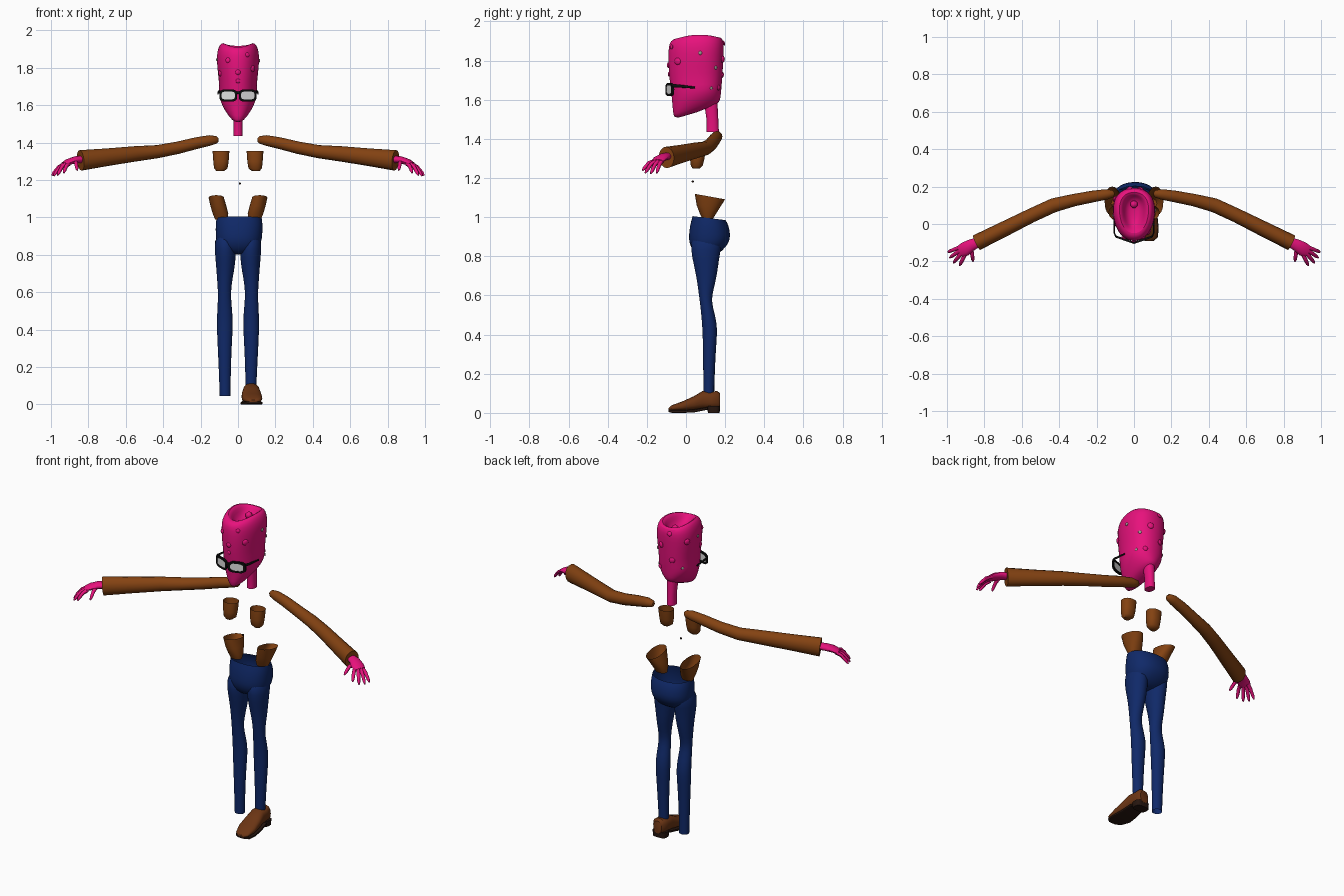
import bpy, bmesh
from math import sin, cos, pi, radians
from mathutils import Vector, Matrix
from mathutils.bvhtree import BVHTree

if "Cube" in bpy.data.objects:
    bpy.data.objects.remove(bpy.data.objects["Cube"])


def material(name, r, g, b):
    m = bpy.data.materials.new(name)
    m.use_nodes = True
    m.diffuse_color = (r, g, b, 1)
    bsdf = next(n for n in m.node_tree.nodes if n.type == 'BSDF_PRINCIPLED')
    bsdf.inputs["Base Color"].default_value = (r, g, b, 1)
    return m


PINK = material("hot pink", 0.83, 0.006, 0.21)
BROWN = material("shirt brown", 0.23, 0.055, 0.006)
SHOE = material("shoe brown", 0.15, 0.036, 0.007)
SOLE = material("dark sole", 0.02, 0.008, 0.005)
NAVY = material("denim navy", 0.005, 0.022, 0.14)
BLACK = material("frame black", 0.004, 0.004, 0.004)
WHITE = material("lens white", 0.75, 0.75, 0.75)
GREY = material("pale spot", 0.35, 0.3, 0.28)


def finish(name, bm, mat, subsurf=0, angle=45):
    bmesh.ops.recalc_face_normals(bm, faces=bm.faces)
    me = bpy.data.meshes.new(name)
    bm.to_mesh(me)
    bm.free()
    me.materials.append(mat)
    ob = bpy.data.objects.new(name, me)
    bpy.context.collection.objects.link(ob)
    bpy.ops.object.select_all(action='DESELECT')
    ob.select_set(True)
    bpy.context.view_layer.objects.active = ob
    bpy.ops.object.shade_smooth_by_angle(angle=radians(angle))
    if subsurf:
        mod = ob.modifiers.new("smooth", 'SUBSURF')
        mod.levels = mod.render_levels = subsurf
    return ob


def skin(bm, rings, caps):
    """Bridge rings of points, closing the chosen ends."""
    rows = [[bm.verts.new(p) for p in ring] for ring in rings]
    n = len(rows[0])
    for a, b in zip(rows, rows[1:]):
        for i in range(n):
            j = (i + 1) % n
            bm.faces.new((a[i], a[j], b[j], b[i]))
    for on, row in zip(caps, (rows[0], rows[-1])):
        if on:
            bm.faces.new(row)


def power(v, e):
    return abs(v) ** e * (1 if v >= 0 else -1)


def loft(name, mat, secs, sx=1, along='Z', caps=(1, 1), n=24, e=0.9, sub=0, egg=0.0):
    """Sections: (position, x0, x1, b0, b1, slope, dip)."""
    rings = []
    for s in secs:
        t, x0, x1, b0, b1 = s[:5]
        slope, dip = (tuple(s[5:]) + (0, 0))[:2]
        ring = []
        for i in range(n):
            a = 2 * pi * i / n
            u, v = power(cos(a), e), power(sin(a), e)
            x = sx * ((x0 + x1) / 2 + u * (1 + egg * v) * (x1 - x0) / 2)
            b = (b0 + b1) / 2 + v * (b1 - b0) / 2
            h = t + slope * v * (b1 - b0) / 2 - dip * v * v
            ring.append((x, b, h) if along == 'Z' else (x, h, b))
        rings.append(ring)
    bm = bmesh.new()
    skin(bm, rings, caps)
    return finish(name, bm, mat, sub)


def tube(bm, pts, radii, sx=1, n=16):
    """Sweep an ellipse (side, up) along points."""
    pts = [Vector((sx * p[0], p[1], p[2])) for p in pts]
    rings = []
    for i, (p, r) in enumerate(zip(pts, radii)):
        t = (pts[min(i + 1, len(pts) - 1)] - pts[max(i - 1, 0)]).normalized()
        side = t.cross(Vector((0, 0, 1))).normalized()
        up = side.cross(t)
        ru, rv = r if isinstance(r, tuple) else (r, r)
        rings.append([p + side * ru * cos(2 * pi * k / n) + up * rv * sin(2 * pi * k / n)
                      for k in range(n)])
    skin(bm, rings, (1, 1))


# Head with a sloping jaw and a sunken crown
head_secs = [(1.535, .03, -.055, .165, .35, 0), (1.56, .06, -.066, .175, .33, 0),
             (1.60, .087, -.07, .18, .25, 0), (1.65, .103, -.076, .182, .1, 0),
             (1.70, .099, -.085, .186, 0, 0), (1.77, .107, -.091, .19, 0, 0),
             (1.84, .114, -.092, .194, 0, 0), (1.89, .111, -.087, .195, 0, 0),
             (1.925, .097, -.07, .186, .03, .015), (1.937, .078, -.05, .17, .03, .02),
             (1.92, .06, -.03, .155, .03, .015), (1.88, .046, -.01, .14, 0, 0),
             (1.865, .02, .03, .10, 0, 0)]
head = loft("head", PINK, [(z, -w, w, *rest) for z, w, *rest in head_secs], sub=1, egg=0.12)
loft("neck", PINK, [(1.435, -.025, .025, .105, .168), (1.5, -.024, .024, .105, .165),
                    (1.6, -.03, .03, .09, .16)])

# Raised spots laid on the head: angle from +x, height, radius
tree = BVHTree.FromPolygons([v.co for v in head.data.vertices],
                            [p.vertices[:] for p in head.data.polygons])


def spots(name, mat, items):
    bm = bmesh.new()
    for deg, z, r in items:
        a = radians(deg)
        co, normal, _, _ = tree.find_nearest(Vector((.2 * cos(a), .05 + .25 * sin(a), z)))
        turn = normal.to_track_quat('Z', 'Y').to_matrix().to_4x4()
        bmesh.ops.create_uvsphere(bm, u_segments=12, v_segments=8, radius=r,
                                  matrix=Matrix.Translation(co) @ turn @ Matrix.Diagonal((1, 1, .45, 1)))
    return finish(name, bm, mat)


spots("head_bumps", PINK, [(-35, 1.79, .018), (-92, 1.775, .014), (-92, 1.72, .012), (70, 1.8, .018),
                           (110, 1.72, .017), (150, 1.84, .018), (200, 1.76, .016), (60, 1.65, .014),
                           (-60, 1.88, .012), (235, 1.85, .014), (100, 1.89, .014)])
spots("pale_spots", GREY, [(5, 1.83, .01), (42, 1.755, .01), (30, 1.665, .008),
                           (185, 1.85, .009), (140, 1.68, .008)])
bm = bmesh.new()
bmesh.ops.create_uvsphere(bm, u_segments=12, v_segments=8, radius=.02,
                          matrix=Matrix.Translation((0, .105, 1.885)))
finish("crown_bump", bm, PINK)


# Glasses
def lens_outline(side, a, b, depth, n=28):
    ring = []
    for i in range(n):
        t = 2 * pi * i / n
        x = .052 + a * power(cos(t), .6)
        z = 1.652 + b * power(sin(t), .6)
        ring.append((side * x, -.107 + .35 * x + depth, z))
    return ring


for side, label in ((1, "left"), (-1, "right")):
    bm = bmesh.new()
    skin(bm, [lens_outline(side, a, b, d) for a, b, d in
              ((.036, .022, 0), (.048, .033, 0), (.048, .033, .012),
               (.036, .022, .012), (.036, .022, 0))], (0, 0))
    bmesh.ops.remove_doubles(bm, verts=bm.verts, dist=1e-5)
    finish(label + "_glasses_rim", bm, BLACK)
    bm = bmesh.new()
    skin(bm, [lens_outline(side, .037, .023, d) for d in (.002, .009)], (1, 1))
    finish(label + "_lens", bm, WHITE)
    bm = bmesh.new()
    tube(bm, [(.096, -.068, 1.672), (.105, -.05, 1.671), (.107, .045, 1.662)],
         [(.004, .009), (.004, .008), (.004, .005)], side, 8)
    finish(label + "_temple", bm, BLACK)
bm = bmesh.new()
tube(bm, [(-.012, -.098, 1.667), (.012, -.098, 1.667)], [.006, .006], n=8)
finish("glasses_bridge", bm, BLACK)

# Arms, hands and loose shirt pieces, mirrored
arm_path = [(.105, .163, 1.415), (.115, .162, 1.415), (.15, .158, 1.412), (.22, .147, 1.398),
            (.32, .128, 1.373), (.43, .10, 1.352), (.55, .045, 1.34), (.70, -.03, 1.322),
            (.842, -.10, 1.305)]
arm_radii = [.01, .02, .028, .031, .033, (.038, .035), (.038, .041), (.041, .047), (.043, .055)]
fingers = [((.925, -.122, 1.287), (.995, -.15, 1.225)), ((.925, -.138, 1.288), (.985, -.18, 1.222)),
           ((.92, -.153, 1.288), (.965, -.208, 1.225)), ((.905, -.165, 1.285), (.932, -.222, 1.238)),
           ((.87, -.13, 1.298), (.86, -.2, 1.252))]
for side, label in ((1, "left"), (-1, "right")):
    bm = bmesh.new()
    tube(bm, arm_path, arm_radii, side)
    finish(label + "_sleeve", bm, BROWN)

    bm = bmesh.new()
    tube(bm, [(.82, -.09, 1.312), (.87, -.113, 1.308), (.905, -.135, 1.297), (.93, -.147, 1.285)],
         [(.023, .02), (.032, .019), (.038, .017), (.032, .012)], side, 12)
    for root, tip in fingers:
        a, b = Vector(root), Vector(tip)
        lift = Vector((0, 0, .012))
        tube(bm, [a, a.lerp(b, .45) + lift, a.lerp(b, .85) + lift * .4, b],
             [.011, .0105, .009, .004], side, 8)
    finish(label + "_hand", bm, PINK)

    loft(label + "_chest_piece", BROWN, [(1.248, .075, .115, .035, .07), (1.262, .056, .128, .025, .085),
                                         (1.30, .05, .132, .02, .095), (1.355, .046, .136, .025, .10)],
         side, caps=(1, 0))
    loft(label + "_waist_piece", BROWN, [(.988, .055, .122, .085, .135), (1.02, .052, .135, .07, .155),
                                         (1.06, .062, .147, .055, .18), (1.105, .075, .157, .045, .2, -.18)],
         side, caps=(1, 0))

# Trousers
loft("trouser_seat", NAVY, [(.80, -.04, .05, .07, .14), (.825, -.095, .105, .035, .185),
                            (.87, -.118, .127, .014, .222), (.91, -.12, .131, .014, .228),
                            (.96, -.121, .133, .02, .218), (.995, -.116, .128, .033, .203, -.12)],
     caps=(1, 0), sub=1)
leg_secs = [(.92, .012, .122, .03, .2), (.83, .01, .126, .022, .175), (.75, .014, .118, .042, .165),
            (.67, .03, .112, .057, .152), (.60, .038, .107, .066, .132), (.55, .036, .108, .073, .133),
            (.45, .026, .114, .083, .163), (.37, .03, .112, .086, .156), (.22, .038, .104, .088, .147)]
for side, label, hem in ((1, "left", .09), (-1, "right", .045)):
    loft(label + "_trouser_leg", NAVY, leg_secs + [(hem, .04, .098, .089, .143)], side,
         caps=(1, 0), sub=1, e=1)

# Single left shoe with sole and heel
loft("left_shoe", SHOE, [(-.09, .062, .102, .012, .024), (-.075, .04, .124, .01, .038),
                         (-.02, .02, .13, .01, .058), (.04, .02, .124, .014, .085),
                         (.085, .026, .116, .02, .112), (.13, .028, .112, .022, .108),
                         (.16, .032, .11, .022, .112), (.174, .045, .098, .025, .1)],
     along='Y', e=.8)
loft("left_sole", SOLE, [(-.09, .058, .106, .005, .016), (-.07, .034, .128, 0, .014),
                         (-.02, .014, .132, 0, .014), (.04, .02, .126, .002, .018),
                         (.11, .026, .116, .016, .03)], along='Y', e=.3)
loft("left_heel", SOLE, [(0, .028, .114, .112, .172), (.035, .026, .116, .108, .174)], e=.6)

# Tiny loose button
bm = bmesh.new()
bmesh.ops.create_uvsphere(bm, u_segments=8, v_segments=6, radius=.006,
                          matrix=Matrix.Translation((.01, .035, 1.182)))
finish("loose_button", bm, SOLE)
